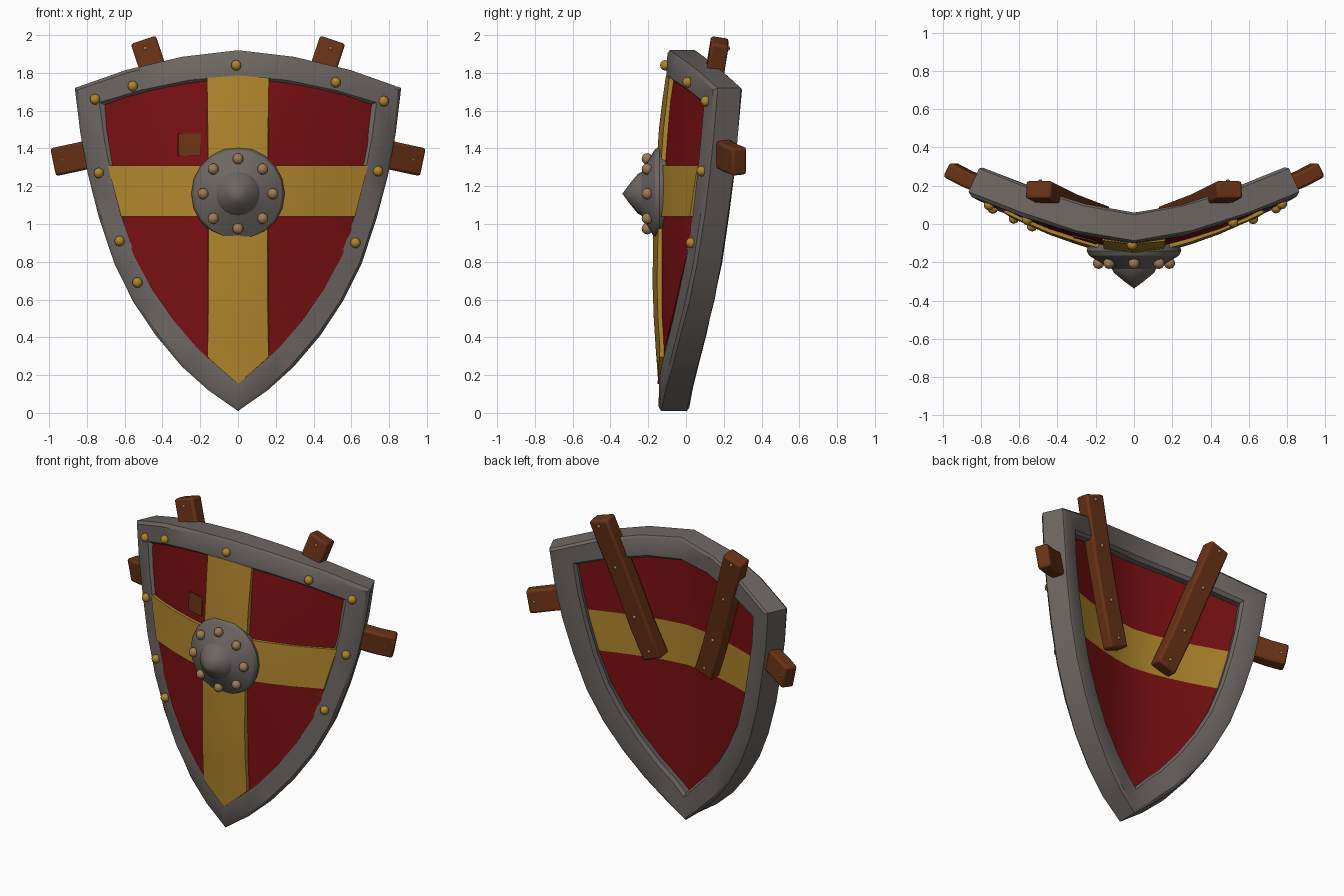
import bpy, bmesh, math, random
from mathutils import Vector

if "Cube" in bpy.data.objects:
    bpy.data.objects.remove(bpy.data.objects["Cube"])

random.seed(4)


def material(name, rgb):
    m = bpy.data.materials.new(name)
    m.diffuse_color = (*rgb, 1)
    m.use_nodes = True
    m.node_tree.nodes["Principled BSDF"].inputs["Base Color"].default_value = m.diffuse_color
    return m


RED = material("red paint", (0.19, 0.005, 0.006))
GOLD = material("gold paint", (0.43, 0.235, 0.025))
STEEL = material("dull steel", (0.155, 0.135, 0.125))
WOOD = material("brown wood", (0.14, 0.032, 0.008))
TAN = material("tan nails", (0.34, 0.20, 0.09))


def finish(name, verts, faces, mats, angle=35, bevel=0):
    me = bpy.data.meshes.new(name)
    me.from_pydata([tuple(v) for v in verts], [], faces)
    bm = bmesh.new()
    bm.from_mesh(me)
    bmesh.ops.recalc_face_normals(bm, faces=bm.faces)
    bm.to_mesh(me)
    bm.free()
    for m in mats:
        me.materials.append(m)
    ob = bpy.data.objects.new(name, me)
    bpy.context.collection.objects.link(ob)
    if bevel:
        b = ob.modifiers.new("bevel", "BEVEL")
        b.width, b.segments = bevel, 2
    bpy.ops.object.select_all(action="DESELECT")
    ob.select_set(True)
    bpy.context.view_layer.objects.active = ob
    bpy.ops.object.shade_smooth_by_angle(angle=math.radians(angle))
    return ob


def curved(x, z, d):
    """Point at depth d behind the swept front surface of the shield."""
    a = abs(x)
    slope = math.atan(0.48 * a ** 0.5)
    y = -0.145 + 0.0235 * z + 0.32 * a ** 1.5
    return Vector((x - math.copysign(d * math.sin(slope), x), y + d * math.cos(slope), z))


def bulge(x, z):
    return 0.05 * max(0, 1 - ((z - 0.95) / 0.85) ** 2) * max(0, 1 - (x / 0.75) ** 2)


# Half outline: outer x, z and inner x, z from the bottom tip to the top middle
HALF = [(0, .01, 0, .19), (.16, .12, .10, .275), (.30, .245, .20, .365), (.44, .41, .325, .51),
        (.56, .59, .435, .67), (.66, .79, .525, .84), (.74, 1.03, .595, 1.04),
        (.80, 1.26, .645, 1.24), (.84, 1.48, .685, 1.44), (.87, 1.72, .71, 1.63),
        (.60, 1.815, .50, 1.69), (.30, 1.885, .25, 1.74), (0, 1.92, 0, 1.76)]
LOOP = HALF + [(-a, b, -c, d) for a, b, c, d in HALF[-2:0:-1]]

# Steel rim: a rounded section swept round the outline
SECTION = [(0, .15), (0, .015), (.12, 0), (.85, 0), (1, .025), (1, .14), (.88, .16), (.1, .16)]
verts, faces = [], []
k, n = len(SECTION), len(LOOP)
for ox, oz, ix, iz in LOOP:
    for w, d in SECTION:
        j = random.uniform(-.003, .003)
        verts.append(curved(ox + (ix - ox) * w, oz + (iz - oz) * w, d + j))
for i in range(n):
    for s in range(k):
        a, b, t = i * k, (i + 1) % n * k, (s + 1) % k
        faces.append((a + s, b + s, b + t, a + t))
finish("steel_rim", verts, faces, [STEEL])


def panel(name, front, back, keep, mats, rule, xcuts=(), zcuts=()):
    """Plate cut from the inner outline, bent to the shield curve."""
    bm = bmesh.new()
    bm.faces.new([bm.verts.new((c * 1.05, 0, 1.1 + (d - 1.1) * 1.04)) for _, _, c, d in LOOP])
    planes = [(x, Vector((1, 0, 0))) for x in [-.6, -.45, -.3, -.165, 0, .165, .3, .45, .6, *xcuts]]
    planes += [(z, Vector((0, 0, 1))) for z in [.35, .5, .7, .88, 1.04, 1.18, 1.31, 1.5, 1.65, *zcuts]]
    for c, no in planes:
        bmesh.ops.bisect_plane(bm, geom=bm.verts[:] + bm.edges[:] + bm.faces[:],
                               plane_co=no * c, plane_no=no)
    drop = [f for f in bm.faces if not keep(*f.calc_center_median().xz)]
    bmesh.ops.delete(bm, geom=drop, context="FACES")
    bm.verts.index_update()
    m = len(bm.verts)
    flat = [(v.co.x, v.co.z) for v in bm.verts]
    pts = [curved(x, z, front - bulge(x, z) + random.uniform(-.003, .003)) for x, z in flat]
    pts += [curved(x, z, back(x, z)) for x, z in flat]
    fs, idx = [], []
    for f in bm.faces:
        v = [q.index for q in f.verts]
        c = f.calc_center_median()
        fs += [v, [q + m for q in reversed(v)]]
        idx += [0, rule(c.x, c.z)]
    for e in bm.edges:
        if e.is_boundary:
            a, b = (q.index for q in e.verts)
            fs.append([a, b, b + m, a + m])
            idx.append(0)
    bm.free()
    ob = finish(name, pts, fs, mats)
    for p, i in zip(ob.data.polygons, idx):
        p.material_index = i


def in_band(z):
    return 1.04 < z < 1.31


# Red board with a gold band on its back, raised gold cross, chipped patch
panel("red_board", .02, lambda x, z: .10, lambda x, z: True, [RED, GOLD],
      lambda x, z: int(in_band(z)))
panel("gold_cross", -.002, lambda x, z: .03 - bulge(x, z),
      lambda x, z: abs(x) < .165 or in_band(z), [GOLD], lambda x, z: 0)
panel("chipped_patch", .012, lambda x, z: .021 - bulge(x, z),
      lambda x, z: -.32 < x < -.20 and 1.36 < z < 1.48, [WOOD], lambda x, z: 0,
      (-.32, -.20), (1.36, 1.48))

# Central boss: lathed disc with a pointed cone
PROFILE = [(.235, -.09), (.247, -.14), (.235, -.165), (.17, -.205), (.115, -.235), (.105, -.255), (.05, -.30)]
SIDES = 20
verts = [(r * math.cos(i * math.tau / SIDES), y, 1.16 + r * math.sin(i * math.tau / SIDES))
         for r, y in PROFILE for i in range(SIDES)] + [(0, -.337, 1.16)]
faces = [(j * SIDES + i, j * SIDES + (i + 1) % SIDES, (j + 1) * SIDES + (i + 1) % SIDES, (j + 1) * SIDES + i)
         for j in range(len(PROFILE) - 1) for i in range(SIDES)]
last = (len(PROFILE) - 1) * SIDES
faces += [(last + i, last + (i + 1) % SIDES, last + SIDES) for i in range(SIDES)]
faces.append(tuple(range(SIDES)))
finish("centre_boss", verts, faces, [STEEL], 25)


def studs(name, points, r, mat):
    bm = bmesh.new()
    for p in points:
        new = bmesh.ops.create_uvsphere(bm, u_segments=10, v_segments=6, radius=r)["verts"]
        bmesh.ops.translate(bm, verts=new, vec=p)
    bm.verts.index_update()
    v, f = [q.co.copy() for q in bm.verts], [[q.index for q in g.verts] for g in bm.faces]
    bm.free()
    finish(name, v, f, [mat], 60)


RIVETS = [(-.56, 1.73), (-.76, 1.66), (-.74, 1.27), (-.63, .91), (-.535, .69),
          (-.01, 1.84), (.52, 1.75), (.775, 1.65), (.745, 1.28), (.625, .90)]
studs("rim_rivets", [curved(x, z, -.008) for x, z in RIVETS], .028, GOLD)
studs("boss_studs", [Vector((.185 * math.cos(i * math.pi / 4), -.205, 1.16 + .185 * math.sin(i * math.pi / 4)))
                     for i in range(8)], .03, TAN)


def bar(name, path, width, thick):
    """Flat wooden bar following a short path."""
    path = [Vector(p) for p in path]
    vs, fs = [], []
    for i, p in enumerate(path):
        t = (path[min(i + 1, len(path) - 1)] - path[max(i - 1, 0)]).normalized()
        side = t.cross(Vector((0, 1, 0))).normalized()
        up = side.cross(t)
        vs += [p + side * a * width / 2 + up * b * thick / 2
               for a, b in ((-1, -1), (1, -1), (1, 1), (-1, 1))]
        if i:
            o = 4 * i
            fs += [(o - 4 + j, o - 4 + (j + 1) % 4, o + (j + 1) % 4, o + j) for j in range(4)]
    fs += [(3, 2, 1, 0), tuple(len(vs) - 4 + j for j in range(4))]
    finish(name, vs, fs, [WOOD], 40, .014)


# Back straps, side stubs and their nails, mirrored left and right
for s, label in ((1, "right"), (-1, "left")):
    bar("back_strap_" + label, [(s * .19, .045, 1.07), (s * .27, .075, 1.28), (s * .36, .11, 1.55),
                                (s * .44, .15, 1.79), (s * .50, .18, 1.97)], .14, .095)
    bar("side_stub_" + label, [(s * .76, .19, 1.375), (s * .87, .235, 1.35), (s * .965, .285, 1.33)], .15, .085)
    studs("nails_" + label, [Vector((s * x, y, z)) for x, y, z in (
        (.205, .096, 1.12), (.29, .131, 1.34), (.40, .175, 1.66), (.49, .221, 1.93),
        (.49, .132, 1.93), (.925, .228, 1.34), (.915, .299, 1.34))], .012, TAN)
